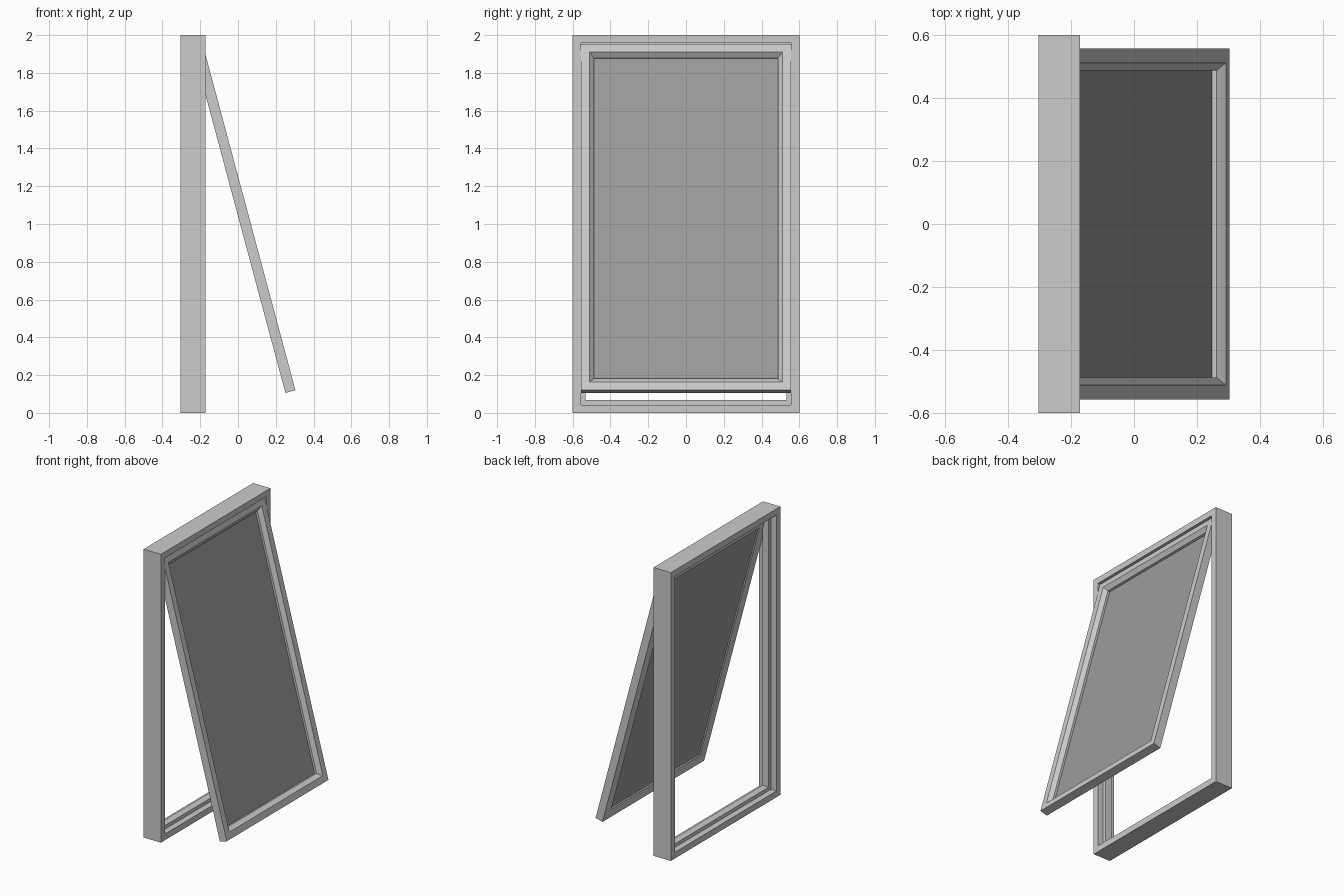
import bpy, bmesh, math
from mathutils import Matrix

if "Cube" in bpy.data.objects:
    bpy.data.objects.remove(bpy.data.objects["Cube"])


def ring_frame(name, hy, hz, profile):
    """Mitred rectangular frame in the YZ plane.
    profile: closed loop of (inset from outer edge, x)."""
    bm = bmesh.new()
    loops = []
    for inset, x in profile:
        y, z = hy - inset, hz - inset
        loops.append([bm.verts.new((x, sy * y, sz * z))
                      for sy, sz in ((-1, -1), (1, -1), (1, 1), (-1, 1))])
    for i, a in enumerate(loops):
        b = loops[(i + 1) % len(loops)]
        for k in range(4):
            n = (k + 1) % 4
            bm.faces.new((a[k], a[n], b[n], b[k]))
    bmesh.ops.recalc_face_normals(bm, faces=bm.faces)
    return finish(name, bm)


def finish(name, bm):
    me = bpy.data.meshes.new(name)
    bm.to_mesh(me)
    bm.free()
    ob = bpy.data.objects.new(name, me)
    bpy.context.collection.objects.link(ob)
    return ob


# Fixed outer frame with a central stop between two rebates
LIP, STOP = 0.043, 0.068
outer = ring_frame("outer_frame", 0.6, 1.0, [
    (0, -0.304), (0, -0.171), (LIP, -0.171), (LIP, -0.213),
    (STOP, -0.213), (STOP, -0.262), (LIP, -0.262), (LIP, -0.304)])
outer.location.z = 1.0

# Tilted sash: local x = 0 is its outer face, bevelled towards the glass
W, H, T = 0.557, 0.949, 0.055
tilt = math.radians(15)
sash = ring_frame("sash_frame", W, H, [
    (0, 0), (0.045, 0), (0.07, -0.025), (0.07, -T), (0, -T)])

# Dark glass pane set into the sash
bm = bmesh.new()
bmesh.ops.create_cube(bm, size=1)
bmesh.ops.scale(bm, vec=(0.006, 2 * (W - 0.069), 2 * (H - 0.069)), verts=bm.verts)
bmesh.ops.translate(bm, vec=(-0.043, 0, 0), verts=bm.verts)
pane = finish("glass_pane", bm)
glass = bpy.data.materials.new("dark_glass")
glass.diffuse_color = (0.33, 0.33, 0.33, 1)
glass.use_nodes = True
glass.node_tree.nodes["Principled BSDF"].inputs["Base Color"].default_value = glass.diffuse_color
pane.data.materials.append(glass)

# Swing sash and pane open from the top
place = (Matrix.Translation((0.304, 0, 0.12))
         @ Matrix.Rotation(-tilt, 4, 'Y')
         @ Matrix.Translation((0, 0, H)))
for ob in (sash, pane):
    ob.matrix_world = place
